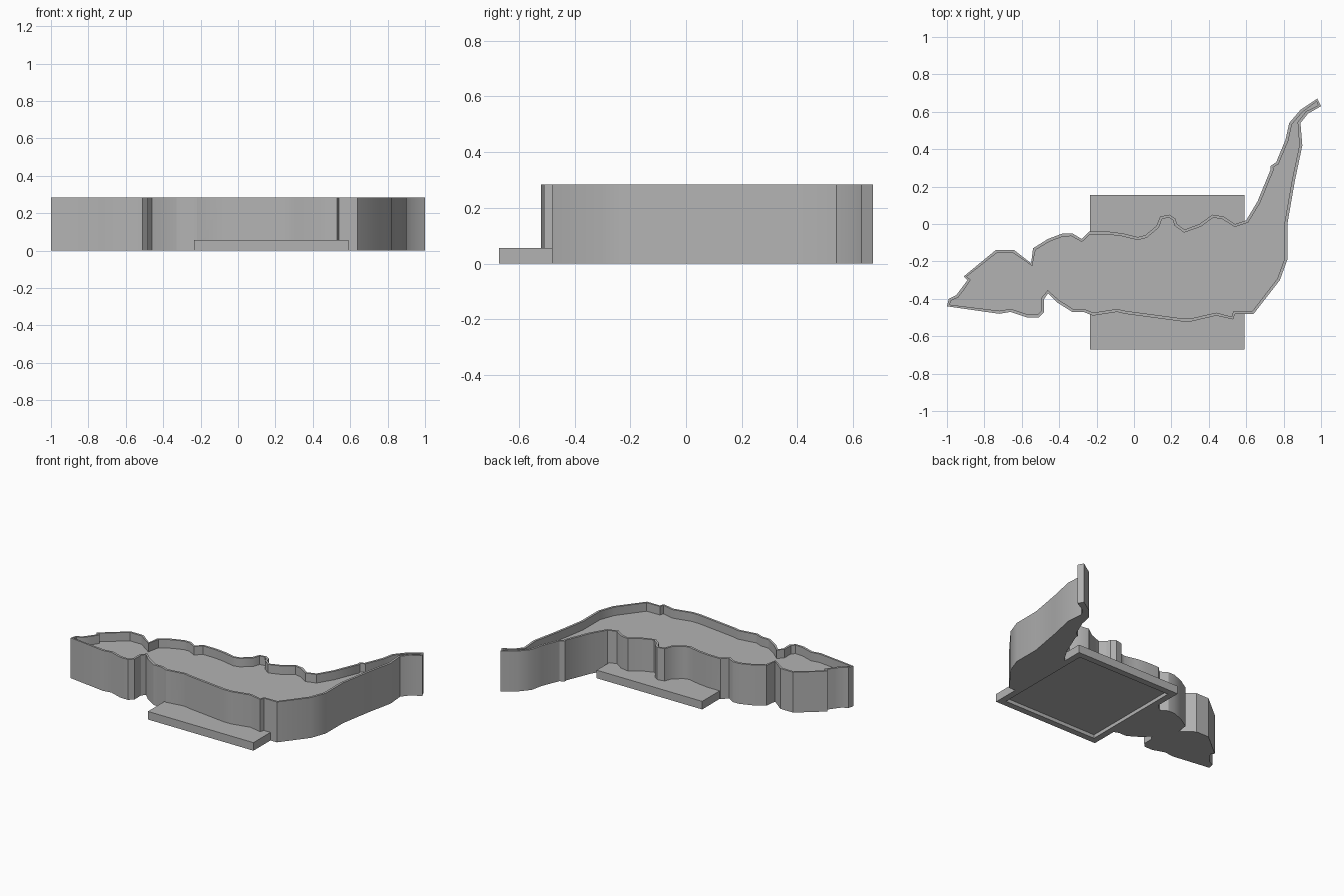
import bpy
import bmesh
import math

default_cube = bpy.data.objects.get("Cube")
if default_cube:
    bpy.data.objects.remove(default_cube, do_unlink=True)

HEIGHT = 0.285
RIM_WIDTH = 0.016
TRAY_DEPTH = 0.06
PLATE_HEIGHT = 0.057
RECESS_DEPTH = 0.025
RECESS_MARGIN = 0.045

# Tray silhouette in hundredths of a unit: head, back, tail, then belly
OUTLINE = [
    (-100, -44), (-99, -40), (-95, -38), (-92, -34), (-89, -30), (-91, -28),
    (-74, -14), (-64, -14), (-55, -21), (-54, -13), (-46, -8), (-38, -5),
    (-33, -5), (-28, -8), (-24, -4), (-14, -4), (-6, -5), (2, -7),
    (6, -6), (12, -1), (14, 4), (19, 5), (22, 3), (23, 0),
    (27, -3), (35, 0), (42, 5), (48, 4), (54, 0), (60, 2),
    (66, 12), (73, 29), (73, 31), (76, 33), (81, 45), (83, 54),
    (89, 61), (98, 67), (100, 63), (93, 59), (89, 54), (90, 42),
    (86, 23), (82, 0), (82, -19), (78, -30), (64, -48), (54, -48),
    (53, -51), (44, -49), (31, -52), (25, -52), (10, -50), (-5, -48),
    (-9, -47), (-22, -49), (-27, -47), (-33, -47), (-41, -42), (-46, -37),
    (-48, -40), (-48, -47), (-51, -50), (-57, -50), (-66, -47), (-72, -48),
]

grey = bpy.data.materials.new("plain grey")
grey.use_nodes = True
colour = (0.45, 0.45, 0.45, 1.0)
grey.diffuse_color = colour
grey.node_tree.nodes["Principled BSDF"].inputs["Base Color"].default_value = colour


def raise_face(bm, face, distance):
    """Extrude a face straight up or down and return its new cap."""
    result = bmesh.ops.extrude_face_region(bm, geom=[face])["geom"]
    verts = [item for item in result if isinstance(item, bmesh.types.BMVert)]
    bmesh.ops.translate(bm, verts=verts, vec=(0, 0, distance))
    return next(item for item in result if isinstance(item, bmesh.types.BMFace))


def start_prism(points, bottom, top):
    """Make a closed prism from a flat profile and return it with its cap."""
    bm = bmesh.new()
    base = bm.faces.new([bm.verts.new((x, y, bottom)) for x, y in points])
    base.normal_update()
    if base.normal.z < 0:
        base.normal_flip()
    floor = base.copy()
    cap = raise_face(bm, base, top - bottom)
    floor.normal_flip()
    bmesh.ops.remove_doubles(bm, verts=bm.verts[:], dist=0.0001)
    bmesh.ops.recalc_face_normals(bm, faces=bm.faces[:])
    return bm, cap


def finish(bm, name):
    """Turn a bmesh into a named, coloured object."""
    mesh = bpy.data.meshes.new(name)
    bm.to_mesh(mesh)
    bm.free()
    mesh.materials.append(grey)
    obj = bpy.data.objects.new(name, mesh)
    bpy.context.collection.objects.link(obj)
    return obj


def rectangle(left, right, front, back):
    return [(left, front), (right, front), (right, back), (left, back)]


# Tray body: solid silhouette with a thin rim around a sunken floor
bm, cap = start_prism([(x / 100, y / 100) for x, y in OUTLINE], 0, HEIGHT)
bmesh.ops.inset_region(bm, faces=[cap], thickness=RIM_WIDTH, use_even_offset=False)
floor_cap = raise_face(bm, cap, -TRAY_DEPTH)
if cap.is_valid and cap != floor_cap:
    bmesh.ops.delete(bm, geom=[cap], context="FACES_ONLY")
bmesh.ops.recalc_face_normals(bm, faces=bm.faces[:])
tray = finish(bm, "tray_body")

# Square base plate
left, right, front, back = -0.235, 0.59, -0.67, 0.155
bm, cap = start_prism(rectangle(left, right, front, back), 0, PLATE_HEIGHT)
plate = finish(bm, "base_plate")

# Shallow square recess under both parts
m = RECESS_MARGIN
recess = rectangle(left + m, right - m, front + m, back - m)
bm, cap = start_prism(recess, -RECESS_DEPTH, RECESS_DEPTH)
cutter = finish(bm, "recess_cutter")
cutter.hide_render = True

for obj in (tray, plate):
    bpy.ops.object.select_all(action="DESELECT")
    obj.select_set(True)
    bpy.context.view_layer.objects.active = obj
    cut = obj.modifiers.new("recess", "BOOLEAN")
    cut.operation = "DIFFERENCE"
    cut.solver = "EXACT"
    cut.object = cutter
    bpy.ops.object.modifier_apply(modifier=cut.name)
    bpy.ops.object.shade_smooth_by_angle(angle=math.radians(30))

bpy.data.objects.remove(cutter, do_unlink=True)
